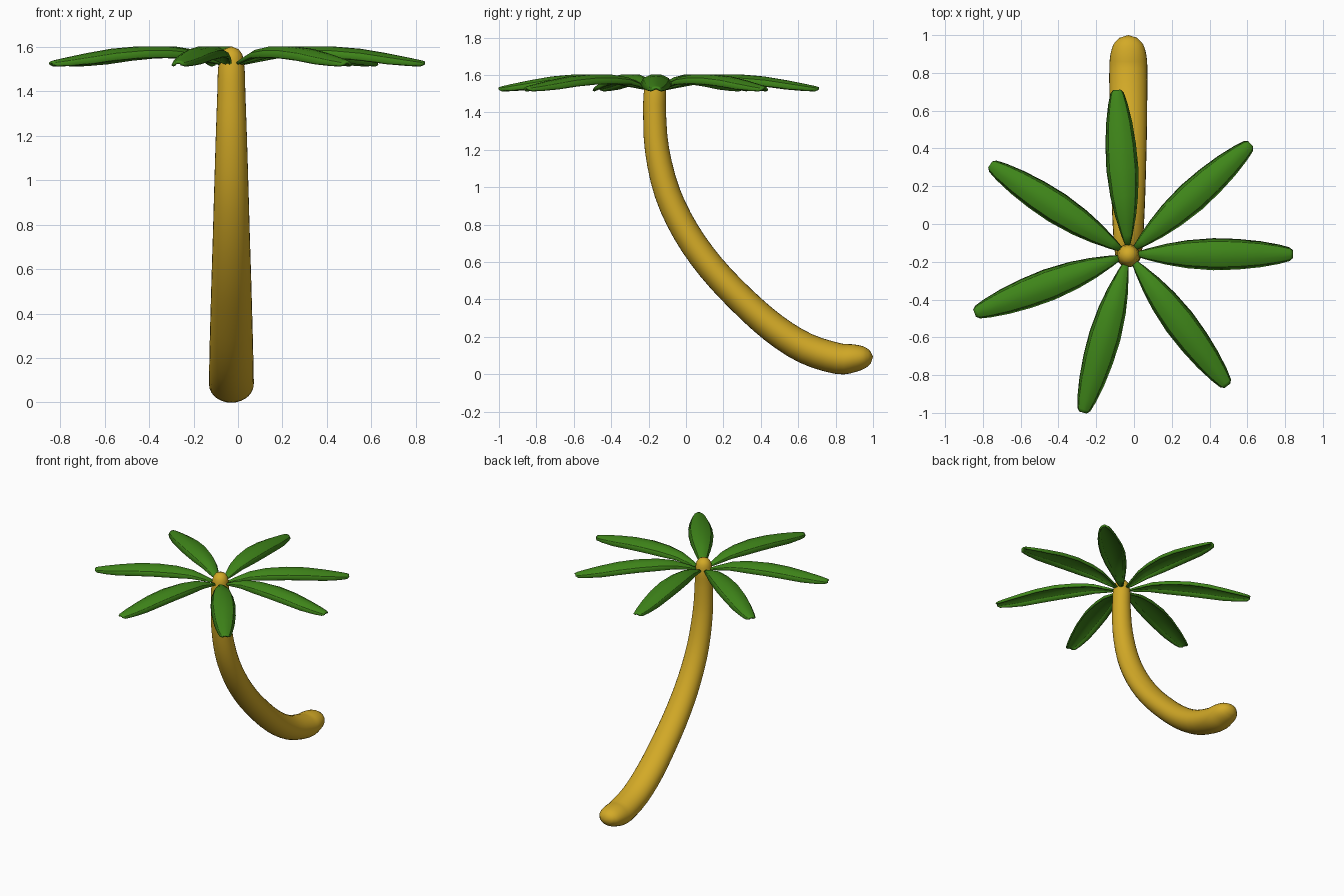
import bpy, bmesh, math
from mathutils import Vector

if "Cube" in bpy.data.objects:
    bpy.data.objects.remove(bpy.data.objects["Cube"])

CX, CY = -0.03, -0.16   # crown centre


def material(name, rgb):
    m = bpy.data.materials.new(name)
    m.diffuse_color = (*rgb, 1)
    m.use_nodes = True
    m.node_tree.nodes["Principled BSDF"].inputs["Base Color"].default_value = m.diffuse_color
    return m


def make_object(name, bm, mat):
    bmesh.ops.recalc_face_normals(bm, faces=bm.faces)
    me = bpy.data.meshes.new(name)
    bm.to_mesh(me)
    bm.free()
    me.materials.append(mat)
    ob = bpy.data.objects.new(name, me)
    bpy.context.collection.objects.link(ob)
    return ob


def smooth(ob, deg):
    bpy.ops.object.select_all(action='DESELECT')
    ob.select_set(True)
    bpy.context.view_layer.objects.active = ob
    bpy.ops.object.shade_smooth_by_angle(angle=math.radians(deg))


def catmull(pts, steps):
    pts = [Vector(p) for p in pts]
    ext = [2 * pts[0] - pts[1]] + pts + [2 * pts[-1] - pts[-2]]
    out = []
    for i in range(1, len(ext) - 2):
        a, b, c, d = ext[i - 1:i + 3]
        for s in range(steps):
            t = s / steps
            out.append(0.5 * (2 * b + (c - a) * t + (2 * a - 5 * b + 4 * c - d) * t ** 2
                              + (3 * b - a - 3 * c + d) * t ** 3))
    return out + [pts[-1]]


bark = material("bark", (0.65, 0.40, 0.02))
green = material("leaf_green", (0.05, 0.24, 0.01))

# Trunk: oval section swept along a bent path (y, z, half width, half depth)
path = [(-.165, 1.565, .05, .05), (-.166, 1.5, .06, .06), (-.168, 1.4, .063, .061),
        (-.155, 1.2, .07, .065), (-.10, .97, .077, .07), (0, .76, .083, .073),
        (.135, .57, .089, .075), (.30, .395, .094, .077), (.47, .245, .098, .08),
        (.64, .138, .1, .083), (.81, .084, .101, .083), (.89, .085, .096, .076),
        (.95, .09, .079, .06), (.985, .093, .048, .036)]
rows = catmull(path, 3)
rows = [Vector((-.165, 1.59, .033, .033))] + rows
bm = bmesh.new()
SIDES = 28
rings = []
for i, p in enumerate(rows):
    q, r = rows[max(i - 1, 0)], rows[min(i + 1, len(rows) - 1)]
    ty, tz = r[0] - q[0], r[1] - q[1]
    n = math.hypot(ty, tz)
    ty, tz = ty / n, tz / n
    ring = []
    for k in range(SIDES):
        a = 2 * math.pi * k / SIDES
        u, v = p[2] * math.cos(a), p[3] * math.sin(a)
        ring.append(bm.verts.new((CX + u, p[0] - tz * v, p[1] + ty * v)))
    rings.append(ring)
for r0, r1 in zip(rings, rings[1:]):
    for k in range(SIDES):
        j = (k + 1) % SIDES
        bm.faces.new((r0[k], r0[j], r1[j], r1[k]))
for ring, tip in ((rings[0], (CX, -.165, 1.602)), (rings[-1], (CX, 1.0, .094))):
    c = bm.verts.new(tip)
    for k in range(SIDES):
        bm.faces.new((ring[k], ring[(k + 1) % SIDES], c))
smooth(make_object("trunk", bm, bark), 60)

# Leaves: arched, gutter-shaped blades (distance, ridge height, half width)
blade = [(.03, 1.525, .008), (.10, 1.553, .03), (.20, 1.588, .055), (.31, 1.603, .074),
         (.45, 1.603, .085), (.58, 1.592, .081), (.70, 1.572, .069), (.80, 1.552, .051),
         (.855, 1.540, .036), (.872, 1.535, .02)]
section = [(-1, -.048), (-.8, -.02), (-.35, -.002), (0, 0), (.35, -.002), (.8, -.02), (1, -.048)]


def leaf(index, deg):
    a = math.radians(deg)
    c, s = math.cos(a), math.sin(a)
    bm = bmesh.new()
    grid = []
    for r, z, w in blade:
        row = []
        for across, drop in section:
            y = across * w
            row.append(bm.verts.new((CX + r * c - y * s, CY + r * s + y * c,
                                     z + drop * min(1, w / .075))))
        grid.append(row)
    for g0, g1 in zip(grid, grid[1:]):
        for k in range(len(section) - 1):
            bm.faces.new((g0[k], g1[k], g1[k + 1], g0[k + 1]))
    ob = make_object(f"leaf_{index}", bm, green)
    if ob.data.polygons[0].normal.z < 0:
        ob.data.flip_normals()
    smooth(ob, 30)
    mod = ob.modifiers.new("thickness", 'SOLIDIFY')
    mod.thickness = 0.012
    mod.offset = -1


for i, deg in enumerate((0, 42, 94, 147, 201, 254, 307), 1):
    leaf(i, deg)
